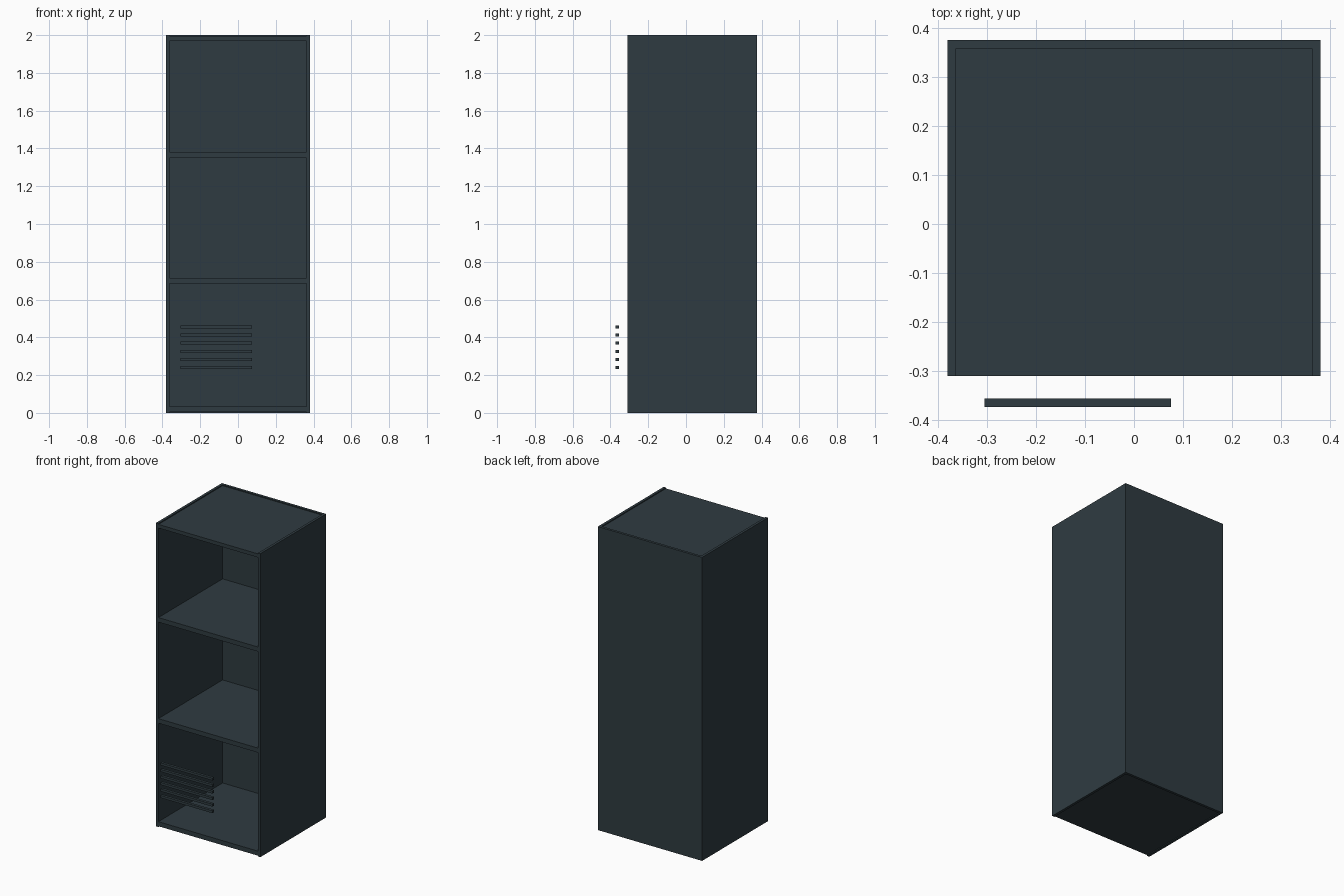
import bpy

if "Cube" in bpy.data.objects:
    bpy.data.objects.remove(bpy.data.objects["Cube"])

# Single slate colour
slate = bpy.data.materials.new("dark slate")
slate.diffuse_color = (0.028, 0.044, 0.053, 1)
slate.use_nodes = True
slate.node_tree.nodes["Principled BSDF"].inputs["Base Color"].default_value = slate.diffuse_color


def box(name, x0, x1, y0, y1, z0, z1):
    """Axis-aligned box between the given limits."""
    bpy.ops.mesh.primitive_cube_add(size=1)
    ob = bpy.context.object
    ob.name = name
    for v in ob.data.vertices:
        v.co.x = x1 if v.co.x > 0 else x0
        v.co.y = y1 if v.co.y > 0 else y0
        v.co.z = z1 if v.co.z > 0 else z0
    ob.data.materials.append(slate)
    return ob


W, T = 0.38, 0.017           # half width, panel thickness
FRONT, BACK = -0.31, 0.375   # cabinet depth limits

# Side walls and back
box("left_side", -W, -W + T, FRONT, BACK, 0, 2)
box("right_side", W - T, W, FRONT, BACK, 0, 2)
box("back_panel", -W + T, W - T, BACK - T, BACK, 0, 2)

# Horizontal panels: floor and top sit slightly inside the side walls
for name, z0, z1 in (("bottom_panel", 0.005, 0.035),
                     ("lower_shelf", 0.684, 0.714),
                     ("upper_shelf", 1.35, 1.38),
                     ("top_panel", 1.97, 1.994)):
    box(name, -W + T, W - T, FRONT, BACK - T, z0, z1)

# Six vent slats floating in front of the lower bay
for i in range(6):
    z = 0.24 + i * 0.043
    box(f"vent_slat_{i + 1}", -0.305, 0.075, -0.373, -0.355, z - 0.008, z + 0.008)
